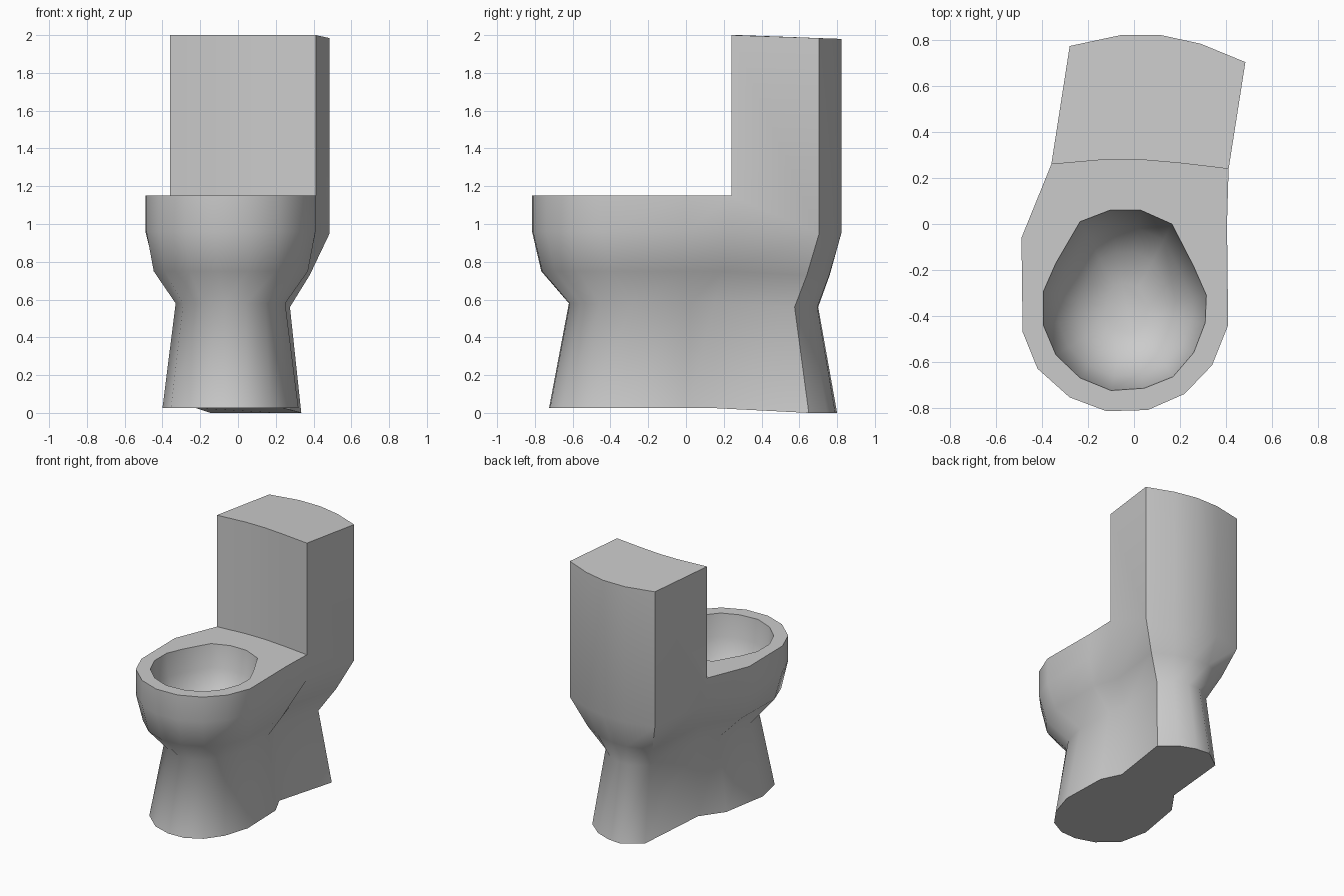
import bpy, bmesh, math

if "Cube" in bpy.data.objects:
    bpy.data.objects.remove(bpy.data.objects["Cube"])

# Matching outlines, clockwise from the left tank front corner, round the front, to the back
RIM = [(-.36, .26), (-.49, -.06), (-.485, -.47), (-.42, -.63), (-.28, -.755), (-.12, -.815),
       (.06, -.81), (.22, -.74), (.34, -.615), (.41, -.44), (.405, 0), (.412, .24),
       (.485, .705), (.29, .785), (.12, .822), (-.06, .822), (-.28, .775)]
WAIST = [(-.19, .15), (-.28, 0), (-.33, -.3), (-.29, -.47), (-.185, -.575), (-.07, -.62),
         (.04, -.615), (.145, -.555), (.21, -.455), (.25, -.28), (.245, .02), (.20, .15),
         (.275, .575), (.19, .65), (.09, .695), (0, .70), (-.13, .62)]
BASE = [(-.22, .17), (-.34, 0), (-.40, -.35), (-.355, -.56), (-.22, -.68), (-.08, -.725),
        (.05, -.72), (.17, -.655), (.26, -.53), (.32, -.34), (.31, .01), (.24, .155),
        (.335, .65), (.22, .745), (.10, .79), (-.01, .80), (-.145, .70)]
TANK_FRONT = [(.2, .265), (.03, .28), (-.13, .28)]
BOWL = [(-.235, .01), (-.105, .06), (.03, .06), (.165, 0), (.26, -.185), (.315, -.31),
        (.31, -.43), (.26, -.56), (.17, -.665), (.045, -.715), (-.1, -.725), (-.235, -.67),
        (-.34, -.57), (-.395, -.44), (-.395, -.295), (-.34, -.17)]
N, CORNER, SEAT_Z = len(RIM), 11, 1.15

bm = bmesh.new()


def ring(points, z):
    """Add a ring of vertices; z is a function of the index and y."""
    return [bm.verts.new((x, y, z(i, y))) for i, (x, y) in enumerate(points)]


def skin(a, b, closed=True):
    """Join two matching rows of vertices with quads."""
    n = len(a)
    for i in range(n if closed else n - 1):
        j = (i + 1) % n
        bm.faces.new((a[i], a[j], b[j], b[i]))


def level(front, back):
    return lambda i, y: back if i > CORNER else front


def top_z(i, y):
    return 2 - .02 * max(0, y - .24) / .58


# Pedestal and outer bowl wall
belly = []
for i in range(N):
    t = .75 if 0 < i < CORNER else .5
    belly.append([w + t * (r - w) for r, w in zip(RIM[i], WAIST[i])])
foot = ring(BASE, level(.025, 0))
waist = ring(WAIST, level(.58, .56))
bulge = ring(belly, level(.75, .73))
upper = ring(RIM, level(.96, .95))
for a, b in ((foot, waist), (waist, bulge), (bulge, upper)):
    skin(a, b)
bm.faces.new(foot)
rim = ring(RIM[:CORNER + 1], lambda i, y: SEAT_Z)
skin(upper[:CORNER + 1], rim, False)

# Tank
back_top = ring(RIM[CORNER:] + RIM[:1], top_z)
skin(upper[CORNER + 1:], back_top[1:-1], False)
bm.faces.new((upper[11], upper[12], back_top[1], back_top[0], rim[11]))
bm.faces.new((upper[16], upper[0], rim[0], back_top[-1], back_top[-2]))
front_low = ring(TANK_FRONT, lambda i, y: SEAT_Z)
front_top = ring(TANK_FRONT, lambda i, y: 2)
skin([rim[11]] + front_low + [rim[0]], [back_top[0]] + front_top + [back_top[-1]], False)
bm.faces.new(back_top + front_top[::-1])

# Bowl hollow
cx, cy = -.03, -.38
hollow = [ring([(cx + (x - cx) * s, cy + (y - cy) * s) for x, y in BOWL], lambda i, y, z=z: z)
          for s, z in ((1, SEAT_Z), (.95, .98), (.82, .84), (.58, .74), (.28, .69))]
for a, b in zip(hollow, hollow[1:]):
    skin(a, b)
bm.faces.new(hollow[-1])

# Flat rim between the outer wall, the tank and the hollow
outer = rim + front_low
edges = []
for loop in (outer, hollow[0]):
    for a, b in zip(loop, loop[1:] + loop[:1]):
        edges.append(bm.edges.get((a, b)) or bm.edges.new((a, b)))
bmesh.ops.triangle_fill(bm, edges=edges, use_beauty=True, use_dissolve=False)

bmesh.ops.recalc_face_normals(bm, faces=bm.faces[:])
mesh = bpy.data.meshes.new("toilet_body")
bm.to_mesh(mesh)
bm.free()
body = bpy.data.objects.new("toilet_body", mesh)
bpy.context.collection.objects.link(body)
bpy.context.view_layer.objects.active = body
body.select_set(True)
bpy.ops.object.shade_smooth_by_angle(angle=math.radians(55))
